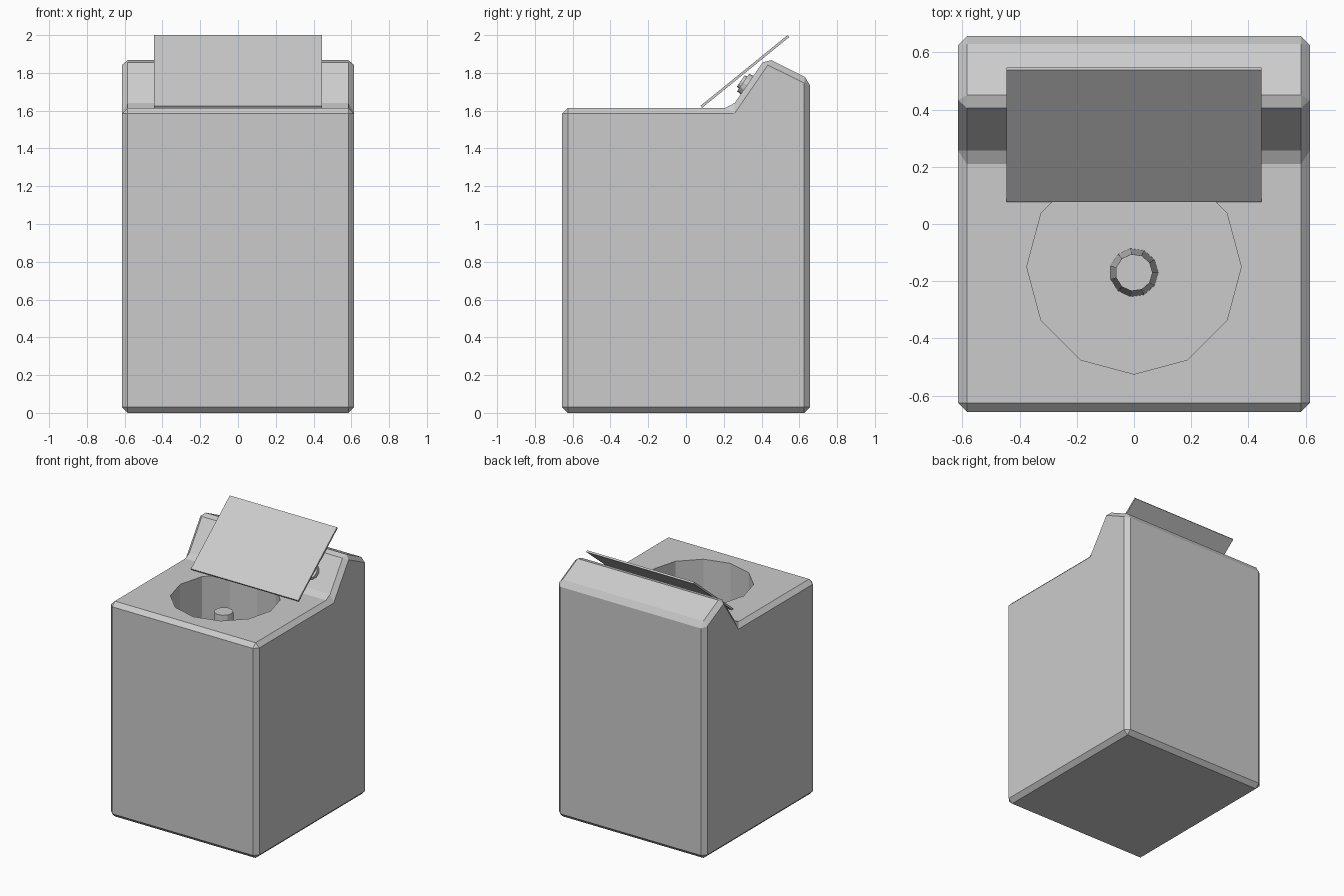
import bpy, bmesh, math
from mathutils import Matrix, Vector

if "Cube" in bpy.data.objects:
    bpy.data.objects.remove(bpy.data.objects["Cube"])


def make_object(name, bm):
    bmesh.ops.recalc_face_normals(bm, faces=bm.faces)
    mesh = bpy.data.meshes.new(name)
    bm.to_mesh(mesh)
    bm.free()
    obj = bpy.data.objects.new(name, mesh)
    bpy.context.collection.objects.link(obj)
    return obj


def prism(name, profile, half_width):
    """Extrude a y-z profile symmetrically along x."""
    bm = bmesh.new()
    face = bm.faces.new([bm.verts.new((-half_width, y, z)) for y, z in profile])
    out = bmesh.ops.extrude_face_region(bm, geom=[face])
    moved = [v for v in out["geom"] if isinstance(v, bmesh.types.BMVert)]
    bmesh.ops.translate(bm, verts=moved, vec=(2 * half_width, 0, 0))
    return make_object(name, bm)


def cone(name, sides, r_base, r_top, depth, matrix):
    bm = bmesh.new()
    bmesh.ops.create_cone(bm, cap_ends=True, segments=sides, radius1=r_base,
                          radius2=r_top, depth=depth, matrix=matrix)
    return make_object(name, bm)


# Cabinet with raised control console, chamfered all round
cabinet = prism("cabinet", [(-0.657, 0), (0.657, 0), (0.657, 1.765),
                            (0.423, 1.881), (0.24, 1.615), (-0.657, 1.615)], 0.615)
bevel = cabinet.modifiers.new("chamfer", "BEVEL")
bevel.width = 0.031
bevel.segments = 1

# Drum opening
floor, rim = 0.9, 1.615
cutter = cone("drum_cutter", 12, 0.375, 0.375, 1.0,
              Matrix.Translation((0, -0.15, floor + 0.5)))
cutter.hide_render = True
cutter.hide_viewport = True
cut = cabinet.modifiers.new("drum", "BOOLEAN")
cut.operation = "DIFFERENCE"
cut.solver = "EXACT"
cut.object = cutter

# Agitator post standing on the drum floor
top = 1.52
cone("agitator", 11, 0.085, 0.065, top - floor,
     Matrix.Translation((0, -0.17, (top + floor) / 2))
     @ Matrix.Rotation(-math.pi / 2, 4, "Z"))

# Open lid leaning in front of the console
prism("lid", [(0.085, 1.615), (0.547, 1.99), (0.538, 2.0), (0.077, 1.626)], 0.445)

# Control knobs on the sloping console face
normal = Vector((0, -0.824, 0.567))
turn = normal.to_track_quat("Z", "Y").to_matrix().to_4x4()
for label, x in (("left", -0.385), ("centre", 0), ("right", 0.385)):
    base = Vector((x, 0.323, 1.735))
    cone(f"{label}_knob_base", 12, 0.06, 0.056, 0.03,
         Matrix.Translation(base + normal * 0.01) @ turn)
    cone(f"{label}_knob_cap", 12, 0.04, 0.036, 0.02,
         Matrix.Translation(base + normal * 0.03) @ turn)
